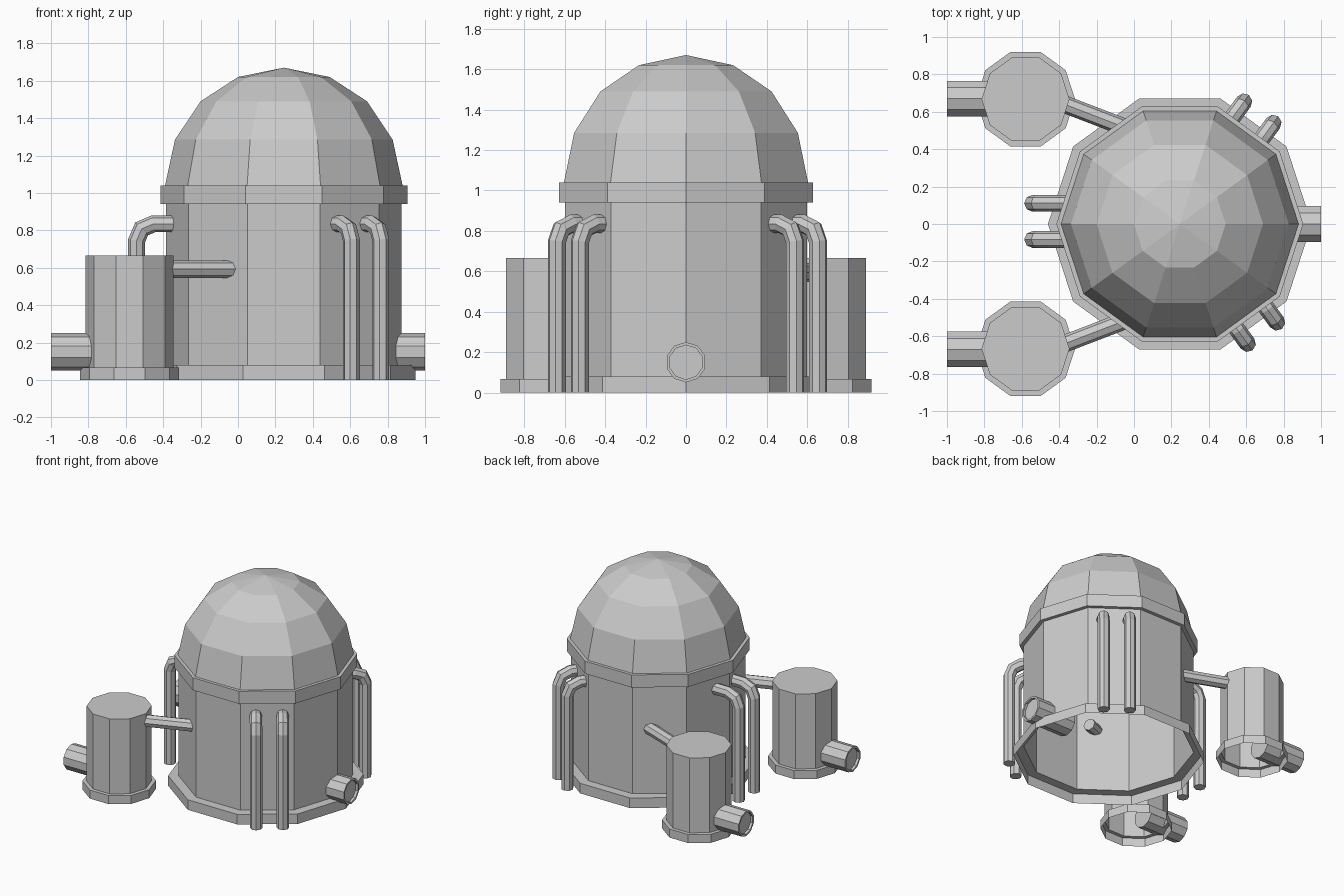
import bpy
from math import cos, sin, pi, radians
from mathutils import Vector, Matrix

if "Cube" in bpy.data.objects:
    bpy.data.objects.remove(bpy.data.objects["Cube"])


def add_mesh(name, verts, faces, matrix=Matrix()):
    mesh = bpy.data.meshes.new(name)
    mesh.from_pydata([matrix @ Vector(v) for v in verts], [], faces)
    mesh.update()
    ob = bpy.data.objects.new(name, mesh)
    bpy.context.collection.objects.link(ob)
    return ob


def lathe(name, profile, matrix, sides=10):
    """Turn an (r, z) profile, listed bottom to top, around the z axis."""
    verts, rings, faces = [], [], []
    for r, z in profile:
        n = sides if r > 0 else 1
        start = len(verts)
        verts += [(r * cos(2 * pi * i / sides), r * sin(2 * pi * i / sides), z) for i in range(n)]
        rings.append([start + i % n for i in range(sides)])
    for a, b in zip(rings, rings[1:]):
        for i in range(sides):
            j = (i + 1) % sides
            faces.append(list(dict.fromkeys((a[i], a[j], b[j], b[i]))))
    return add_mesh(name, verts, faces, matrix)


def pipe(name, path, radius, matrix=Matrix(), sides=8):
    """Sweep a closed tube along an (x, z) path with mitred bends."""
    pts = [Vector((x, 0, z)) for x, z in path]
    side = Vector((0, 1, 0))
    verts, faces = [], []
    for k, p in enumerate(pts):
        t_in = (p - pts[k - 1]).normalized() if k else (pts[1] - p).normalized()
        t_out = (pts[k + 1] - p).normalized() if k < len(pts) - 1 else t_in
        t = (t_in + t_out).normalized()
        n = side.cross(t) / t.dot(t_in)
        for i in range(sides):
            a = 2 * pi * i / sides
            verts.append(p + radius * (cos(a) * n + sin(a) * side))
    for k in range(len(pts) - 1):
        for i in range(sides):
            j = (i + 1) % sides
            b, c = k * sides, (k + 1) * sides
            faces.append((b + j, b + i, c + i, c + j))
    last = (len(pts) - 1) * sides
    faces.append(list(range(sides)))
    faces.append([last + i for i in reversed(range(sides))])
    ob = add_mesh(name, verts, [f[::-1] for f in faces], matrix)
    return ob


def at(x, y, z=0):
    return Matrix.Translation((x, y, z))


# Main silo: open base skirt, wall, collar band and dome
C = at(0.245, 0)
lathe("base_skirt", [(0.705, 0), (0.705, 0.08), (0.63, 0.08)], C)
lathe("silo_wall", [(0.63, 0.08), (0.63, 0.96)], C)
lathe("collar_band", [(0.63, 0.94), (0.66, 0.94), (0.66, 1.04), (0.63, 1.04)], C)
lathe("dome", [(0.635, 1.04), (0.582, 1.285), (0.445, 1.49), (0.245, 1.62), (0, 1.67)], C)

# Stub pipes with a shallow recessed end
STUB = [(0, 0), (0.1, 0), (0.1, 0.35), (0.085, 0.35), (0.085, 0.33), (0, 0.33)]
lathe("silo_outlet", STUB, at(0.65, 0, 0.15) @ Matrix.Rotation(radians(90), 4, "Y"))

# Two side tanks with outlet and connecting pipe to the silo
for label, s in (("back", 1), ("front", -1)):
    T = at(-0.58, 0.667 * s)
    lathe(label + "_tank", [(0.265, 0), (0.265, 0.068), (0.235, 0.068), (0.235, 0.665), (0, 0.665)], T)
    lathe(label + "_tank_outlet", STUB,
          at(-0.65, 0.67 * s, 0.15) @ Matrix.Rotation(radians(-90), 4, "Y"))
    M = at(-0.35, 0.632 * s, 0.593) @ Matrix.Rotation(radians(-21 * s), 4, "Z")
    pipe(label + "_connector", [(-0.12, 0), (0.40, 0)], 0.047, M)

# Three pairs of bent down-pipes around the wall
for label, angle, r, shift in (("left", 180, 0.787, -0.014),
                               ("back_right", 54, 0.73, 0.01),
                               ("front_right", -54, 0.73, 0.014)):
    path = [(r, 0), (r, 0.745), (r - 0.027, 0.808), (r - 0.09, 0.835), (0.56, 0.835)]
    for k, off in enumerate((-0.097, 0.097)):
        M = C @ Matrix.Rotation(radians(angle), 4, "Z") @ at(0, off + shift)
        pipe(f"{label}_downpipe_{k + 1}", path, 0.045, M)
